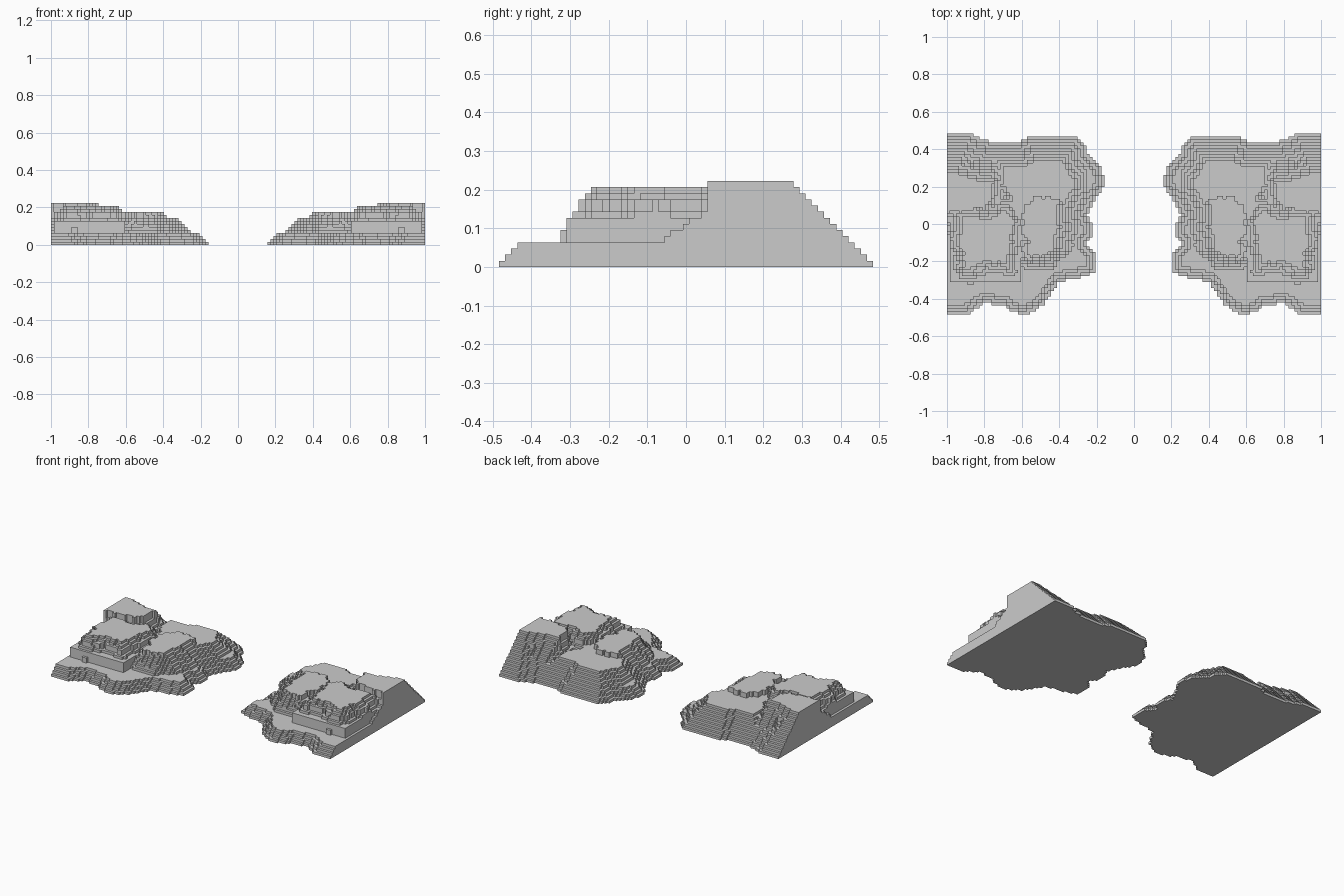
import bpy, bmesh, math
from mathutils import Vector

if "Cube" in bpy.data.objects:
    bpy.data.objects.remove(bpy.data.objects["Cube"])

C = 1 / 63                      # terrace block size
NX, NY = 53, 61                 # blocks per half

# plan outlines on the +x side
BASE = [(1.3, .485), (.87, .485), (.85, .465), (.79, .45), (.77, .44), (.62, .44), (.54, .475),
        (.32, .475), (.265, .43), (.25, .37), (.175, .31), (.155, .21), (.19, .16), (.235, .08),
        (.25, .05), (.225, 0), (.225, -.07), (.26, -.10), (.208, -.15), (.205, -.26), (.26, -.28),
        (.40, -.31), (.45, -.38), (.48, -.43), (.53, -.46), (.58, -.485), (.66, -.47), (.70, -.435),
        (.80, -.425), (.85, -.455), (.89, -.485), (1.3, -.485)]
BACK_OUTER = [(1.3, .345), (.93, .335), (.88, .29), (.77, .28), (.745, .24), (.765, .16),
              (.79, .08), (.88, .08), (1.0, .055), (1.3, .055)]
FRONT_OUTER = [(.93, .05), (.80, .02), (.68, .07), (.65, .03), (.645, -.04), (.67, -.12),
               (.68, -.23), (.72, -.21), (.80, -.20), (.87, -.25), (.915, -.235), (.905, -.16),
               (.945, -.10), (.92, -.05)]
FRONT_INNER = [(.37, .10), (.46, .15), (.53, .15), (.60, .05), (.60, -.05), (.56, -.09),
               (.585, -.14), (.55, -.18), (.46, -.17), (.41, -.12), (.37, -.06)]
BACK_INNER = [(.70, .33), (.65, .38), (.60, .36), (.42, .38), (.36, .35), (.37, .30), (.32, .24),
              (.305, .18), (.35, .10), (.40, .05), (.60, .05), (.65, .09), (.66, .15), (.70, .20)]

# each plateau: outline, then (level, reach beyond the outline)
PLATEAUS = [
    (BACK_OUTER, [(14, 0), (11, .01), (9, .025), (8, .045), (7, .06), (6, .09), (5, .11)]),
    (FRONT_OUTER, [(13, 0), (12, .015), (11, .033), (9, .05), (8, .06), (6, .07)]),
    (FRONT_INNER, [(11, 0), (9, .017), (8, .03), (7, .042), (6, .055), (5, .07)]),
    (BACK_INNER, [(9, 0), (8, .017), (7, .033), (6, .05), (5, .065)]),
]


def signed_distance(x, y, poly):
    """Distance to the outline, positive outside."""
    inside, best = False, 9.0
    for (ax, ay), (bx, by) in zip(poly, poly[1:] + poly[:1]):
        dx, dy = bx - ax, by - ay
        t = max(0, min(1, ((x - ax) * dx + (y - ay) * dy) / (dx * dx + dy * dy)))
        best = min(best, math.hypot(x - ax - t * dx, y - ay - t * dy))
        if (ay > y) != (by > y) and x < ax + (y - ay) * dx / dy:
            inside = not inside
    return -best if inside else best


def level(i, j):
    """Terrace height of one block, in block units."""
    if not (0 <= i < NX and 0 <= j < NY):
        return 0
    x, y = 1 - (i + .5) * C, (j + .5 - NY / 2) * C
    depth = -signed_distance(x, y, BASE)
    if depth < 0:
        return 0
    rim = 1 + int(depth / .0165)
    h = min(4, rim)
    if .61 < x < .985 and -.31 < y < .05:          # square ledge at the front
        h = max(h, 8)
    wx = x + .006 * math.sin(47 * y + 1) + .004 * math.sin(113 * y)
    wy = y + .006 * math.sin(43 * x) + .004 * math.sin(101 * x + 2)
    for poly, steps in PLATEAUS:
        if poly is FRONT_OUTER and x > .985:
            continue
        d = signed_distance(wx, wy, poly)
        for lv, reach in steps:
            if d <= reach:
                h = max(h, min(lv, rim))
                break
    return h


def build_terraces(name, side):
    H = {(i, j): level(i, j) for i in range(-1, NX + 1) for j in range(-1, NY + 1)}
    bm = bmesh.new()

    def quad(pts):
        bm.faces.new([bm.verts.new(Vector((side * (1 - a * C), (b - NY / 2) * C, z * C)))
                      for a, b, z in pts])

    for (i, j), h in H.items():
        if not h:
            continue
        # top and underside
        for z in (h, 0):
            pts = [(i, j, z), (i + 1, j, z), (i + 1, j + 1, z), (i, j + 1, z)]
            quad(pts if z == 0 else pts[::-1])
        # risers down to lower neighbours
        for di, dj, a, b in ((-1, 0, (0, 0), (0, 1)), (1, 0, (1, 1), (1, 0)),
                             (0, -1, (1, 0), (0, 0)), (0, 1, (0, 1), (1, 1))):
            low = H[i + di, j + dj]
            if low < h:
                p, q = (i + a[0], j + a[1]), (i + b[0], j + b[1])
                quad([(*p, low), (*p, h), (*q, h), (*q, low)])
    if side < 0:
        bmesh.ops.reverse_faces(bm, faces=bm.faces)
    bmesh.ops.remove_doubles(bm, verts=bm.verts, dist=1e-5)
    me = bpy.data.meshes.new(name)
    bm.to_mesh(me)
    bm.free()
    bpy.context.collection.objects.link(bpy.data.objects.new(name, me))


build_terraces("right_terraced_hill", 1)
build_terraces("left_terraced_hill", -1)
